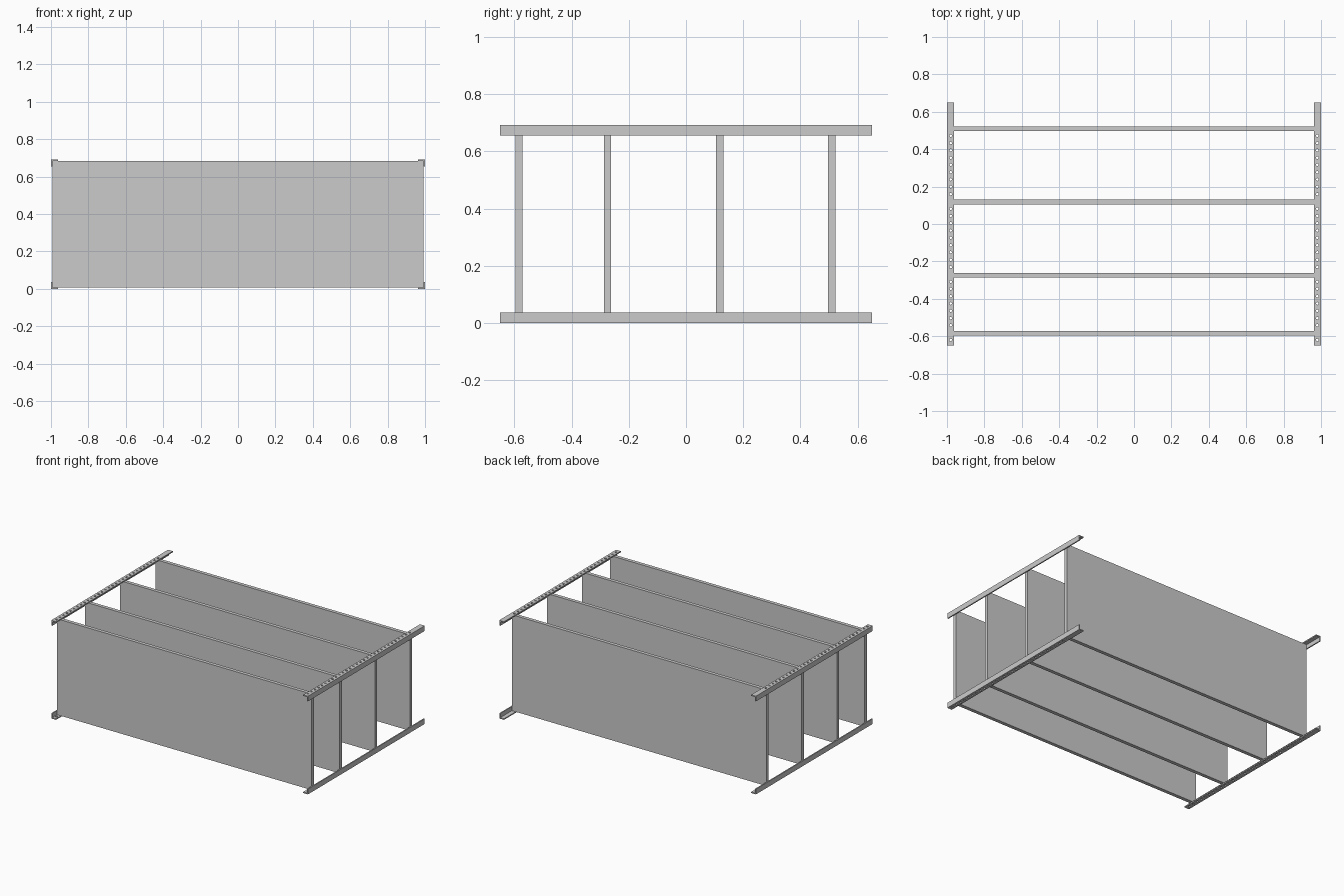
import bpy, bmesh
from mathutils import Matrix

if "Cube" in bpy.data.objects:
    bpy.data.objects.remove(bpy.data.objects["Cube"])

MID_Z = 0.346          # half of the total height
POST_W, POST_T = 0.037, 0.008
HALF_LEN = 0.65
PITCH, FIRST_HOLE, HOLES = 0.039, 0.511, 30


def make_object(name, bm, location):
    bmesh.ops.recalc_face_normals(bm, faces=bm.faces)
    mesh = bpy.data.meshes.new(name)
    bm.to_mesh(mesh)
    bm.free()
    ob = bpy.data.objects.new(name, mesh)
    ob.location = location
    bpy.context.collection.objects.link(ob)
    return ob


# Row of hole cutters through the horizontal flange
bm = bmesh.new()
for i in range(HOLES):
    pos = Matrix.Translation((0.98, FIRST_HOLE - i * PITCH, MID_Z))
    bmesh.ops.create_cone(bm, cap_ends=True, segments=12, radius1=0.007,
                          radius2=0.007, depth=0.03, matrix=pos)
cutter = make_object("hole_cutter", bm, (0, 0, MID_Z))
cutter.hide_render = True
cutter.hide_viewport = True
cutter.display_type = 'WIRE'

# L-section post, extruded along y, drilled, then mirrored to all four corners
w, t, h = POST_W, POST_T, MID_Z
profile = [(1, h), (1 - w, h), (1 - w, h - t), (1 - t, h - t),
           (1 - t, h - w), (1, h - w)]
bm = bmesh.new()
face = bm.faces.new([bm.verts.new((x, -HALF_LEN, z)) for x, z in profile])
ext = bmesh.ops.extrude_face_region(bm, geom=[face], use_keep_orig=True)
bmesh.ops.translate(bm, vec=(0, 2 * HALF_LEN, 0),
                    verts=[v for v in ext["geom"] if isinstance(v, bmesh.types.BMVert)])
posts = make_object("angle_posts", bm, (0, 0, MID_Z))
drill = posts.modifiers.new("holes", 'BOOLEAN')
drill.operation = 'DIFFERENCE'
drill.solver = 'EXACT'
drill.object = cutter
mirror = posts.modifiers.new("corners", 'MIRROR')
mirror.use_axis = (True, False, True)
mirror.use_mirror_merge = False

# Shelves fitted inside the posts
for i, y in enumerate((-0.584, -0.274, 0.118, 0.509)):
    bm = bmesh.new()
    size = (2 * (1 - t), 0.025, 2 * (MID_Z - t))
    bmesh.ops.create_cube(bm, size=1, matrix=Matrix.Diagonal((*size, 1)))
    make_object(f"shelf_{i + 1}", bm, (0, y, MID_Z))
